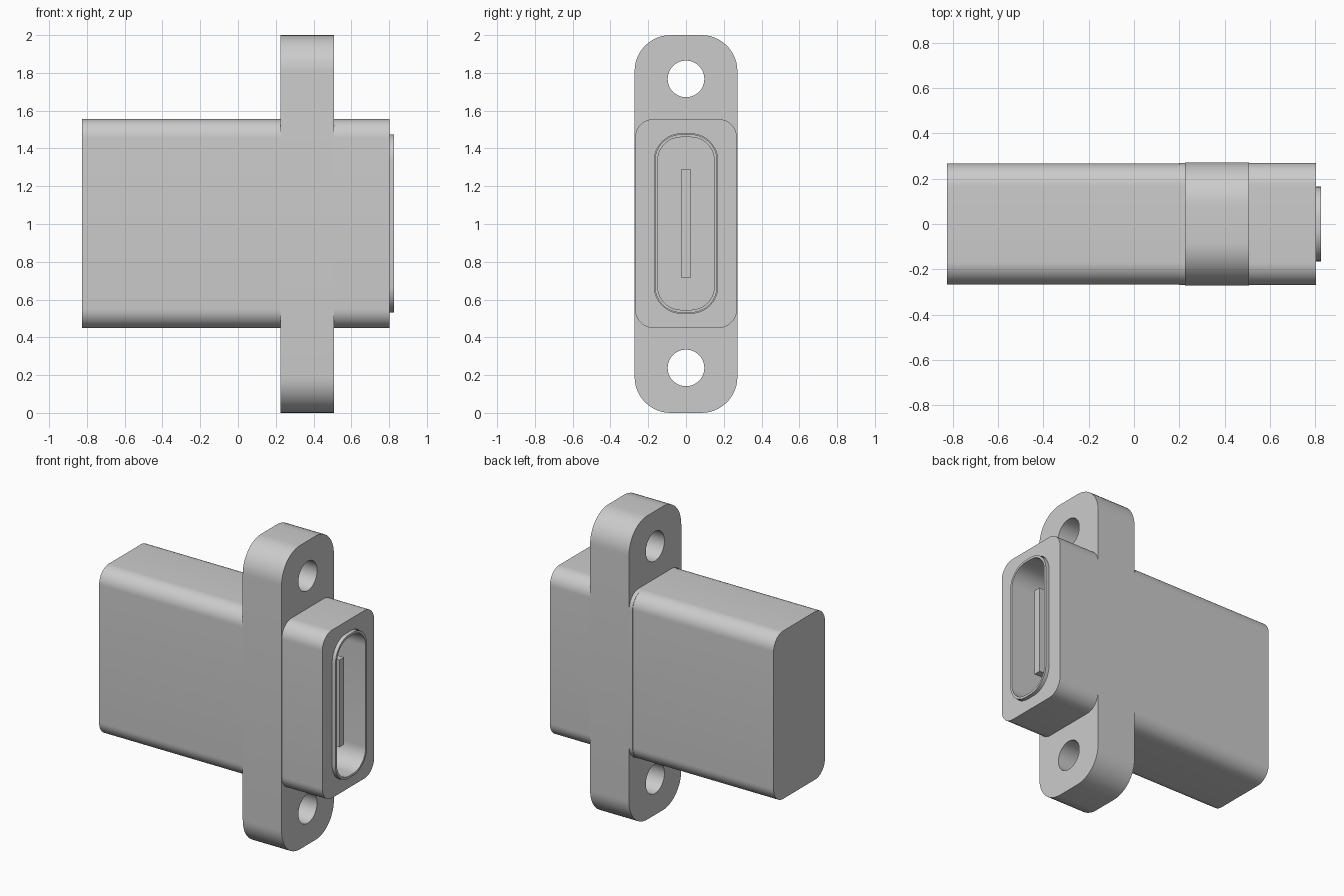
import bpy
import bmesh
from math import sin, cos, pi, radians
from mathutils import Vector

cube = bpy.data.objects.get("Cube")
if cube:
    bpy.data.objects.remove(cube, do_unlink=True)

# Single grey material
GREY = (0.6, 0.6, 0.6, 1.0)
grey = bpy.data.materials.new("plain grey")
grey.use_nodes = True
grey.diffuse_color = GREY
grey.node_tree.nodes["Principled BSDF"].inputs["Base Color"].default_value = GREY

MID = 1.0025   # height of the connector axis


def rounded(half_y, half_z, radius, z=MID, steps=12):
    """Rounded rectangle in the YZ plane."""
    pts = []
    for quarter, (sy, sz) in enumerate([(1, 1), (-1, 1), (-1, -1), (1, -1)]):
        cy, cz = sy * (half_y - radius), z + sz * (half_z - radius)
        for i in range(steps + 1):
            a = (quarter + i / steps) * pi / 2
            pts.append((cy + radius * cos(a), cz + radius * sin(a)))
    return pts


def circle(radius, z, steps=48):
    return [(radius * cos(2 * pi * i / steps), z + radius * sin(2 * pi * i / steps))
            for i in range(steps)]


def prism(name, x0, x1, outline, holes=()):
    """Extrude an outline with holes along X."""
    bm = bmesh.new()
    edges = []
    for loop in (outline, *holes):
        vs = [bm.verts.new((x0, y, z)) for y, z in loop]
        edges += [bm.edges.new((vs[i - 1], vs[i])) for i in range(len(vs))]
    bmesh.ops.triangle_fill(bm, edges=edges, use_beauty=True, normal=Vector((1, 0, 0)))
    ext = bmesh.ops.extrude_face_region(bm, geom=bm.faces[:])
    moved = [g for g in ext["geom"] if isinstance(g, bmesh.types.BMVert)]
    bmesh.ops.translate(bm, verts=moved, vec=(x1 - x0, 0, 0))
    bmesh.ops.recalc_face_normals(bm, faces=bm.faces[:])
    mesh = bpy.data.meshes.new(name)
    bm.to_mesh(mesh)
    bm.free()
    mesh.materials.append(grey)
    obj = bpy.data.objects.new(name, mesh)
    bpy.context.collection.objects.link(obj)
    bpy.ops.object.select_all(action="DESELECT")
    obj.select_set(True)
    bpy.context.view_layer.objects.active = obj
    bpy.ops.object.shade_smooth_by_angle(angle=radians(30))
    return obj


FLOOR = 0.2    # depth at which the socket ends
slot = rounded(0.168, 0.475, 0.143)

# Housing: solid rear block and hollow front block
prism("rear_housing", -0.825, FLOOR, rounded(0.267, 0.553, 0.1))
prism("front_housing", FLOOR, 0.803, rounded(0.27, 0.553, 0.1), [slot])

# Mounting flange with two screw holes
prism("mounting_flange", 0.225, 0.508, rounded(0.272, 1.0, 0.19, 1.0),
      [slot, circle(0.097, 1.768), circle(0.097, 0.238)])

# Socket shell and the contact tongue inside it
prism("socket_shell", FLOOR, 0.825, rounded(0.165, 0.472, 0.14),
      [rounded(0.15, 0.457, 0.125)])
prism("contact_tongue", FLOOR, 0.755,
      [(0.024, 0.715), (0.024, 1.29), (-0.024, 1.29), (-0.024, 0.715)])
